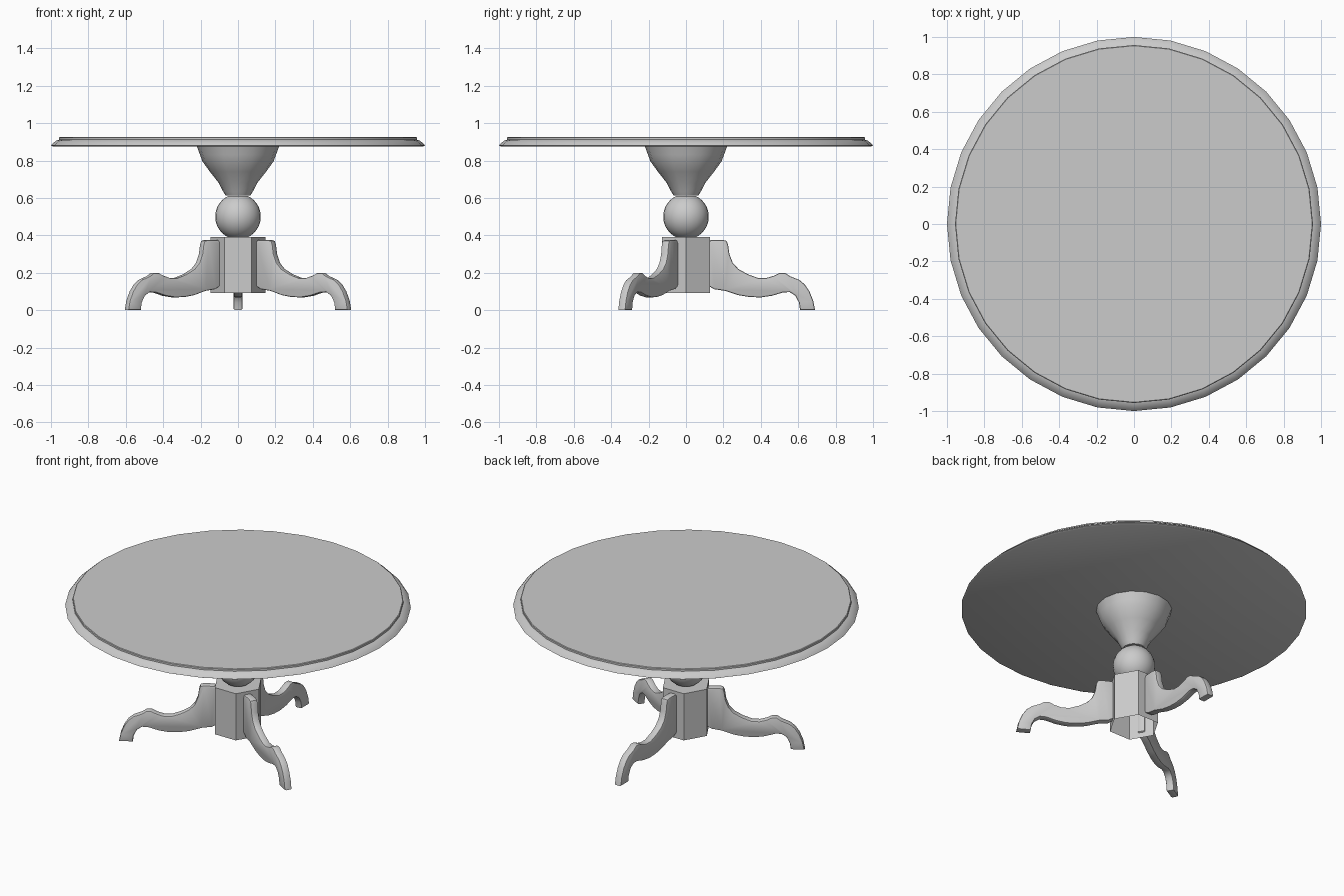
import bpy, bmesh, math

if "Cube" in bpy.data.objects:
    bpy.data.objects.remove(bpy.data.objects["Cube"])

def finish(name, bm, smooth=True, angle=35):
    bmesh.ops.recalc_face_normals(bm, faces=bm.faces[:])
    me = bpy.data.meshes.new(name)
    bm.to_mesh(me)
    bm.free()
    ob = bpy.data.objects.new(name, me)
    bpy.context.collection.objects.link(ob)
    if smooth:
        bpy.ops.object.select_all(action='DESELECT')
        ob.select_set(True)
        bpy.context.view_layer.objects.active = ob
        bpy.ops.object.shade_smooth_by_angle(angle=math.radians(angle))
    return ob

def lathe(name, profile, sides, cap_bottom=True, cap_top=True, smooth=True):
    """Revolve (radius, z) points, listed bottom to top."""
    bm = bmesh.new()
    rings = [[bm.verts.new((r * math.cos(2 * math.pi * i / sides),
                            r * math.sin(2 * math.pi * i / sides), z))
              for i in range(sides)] for r, z in profile]
    for a, b in zip(rings, rings[1:]):
        for i in range(sides):
            j = (i + 1) % sides
            bm.faces.new((a[i], a[j], b[j], b[i]))
    if cap_bottom:
        bm.faces.new(rings[0][::-1])
    if cap_top:
        bm.faces.new(rings[-1])
    return finish(name, bm, smooth)

# round top with a moulded, stepped rim
lathe("table_top", [(0.99, 0.875), (1.0, 0.88), (0.99, 0.892), (0.97, 0.907),
                    (0.957, 0.911), (0.957, 0.922), (0.953, 0.925)], 32)

# turned pedestal: ball below a flared cup
ball = [(0.122 * math.cos(math.radians(a)), 0.5 + 0.122 * math.sin(math.radians(a)))
        for a in range(-65, 66, 10)]
cup = [(0.066, 0.612), (0.08, 0.635), (0.103, 0.68), (0.15, 0.74), (0.19, 0.795),
       (0.203, 0.83), (0.22, 0.876)]
lathe("turned_ball", ball, 24)
lathe("flared_cup", cup, 16)

# hexagonal column, open underneath
lathe("hex_column", [(0.147, 0.092), (0.147, 0.39)], 6, cap_bottom=False, smooth=False)

# three cabriole legs: side profile (distance from axis, z)
LEG = [(0.12, 0.13), (0.12, 0.36), (0.132, 0.374), (0.195, 0.376), (0.217, 0.37),
       (0.225, 0.35), (0.232, 0.30), (0.25, 0.253), (0.28, 0.22), (0.33, 0.192),
       (0.385, 0.172), (0.43, 0.172), (0.47, 0.184), (0.50, 0.199), (0.53, 0.199),
       (0.555, 0.182), (0.605, 0.162), (0.635, 0.137), (0.66, 0.10), (0.68, 0.05),
       (0.69, 0.0), (0.61, 0.0), (0.604, 0.04), (0.585, 0.077), (0.555, 0.096),
       (0.52, 0.095), (0.46, 0.077), (0.40, 0.068), (0.34, 0.07), (0.28, 0.08),
       (0.21, 0.103), (0.15, 0.112)]
HALF, CHAMFER = 0.023, 0.008

for name, deg in (("back_leg", 90), ("left_leg", 210), ("right_leg", 330)):
    bm = bmesh.new()
    face = bm.faces.new([bm.verts.new((r, -HALF, z)) for r, z in LEG])
    ext = bmesh.ops.extrude_face_region(bm, geom=[face])
    verts = [v for v in ext["geom"] if isinstance(v, bmesh.types.BMVert)]
    bmesh.ops.translate(bm, verts=verts, vec=(0, 2 * HALF, 0))
    # round off the outline on both sides
    rim = [e for e in bm.edges if abs(e.verts[0].co.y - e.verts[1].co.y) < 1e-6]
    bmesh.ops.bevel(bm, geom=rim, offset=CHAMFER, segments=2, profile=0.5,
                    affect='EDGES', clamp_overlap=True)
    leg = finish(name, bm)
    leg.rotation_euler.z = math.radians(deg)
